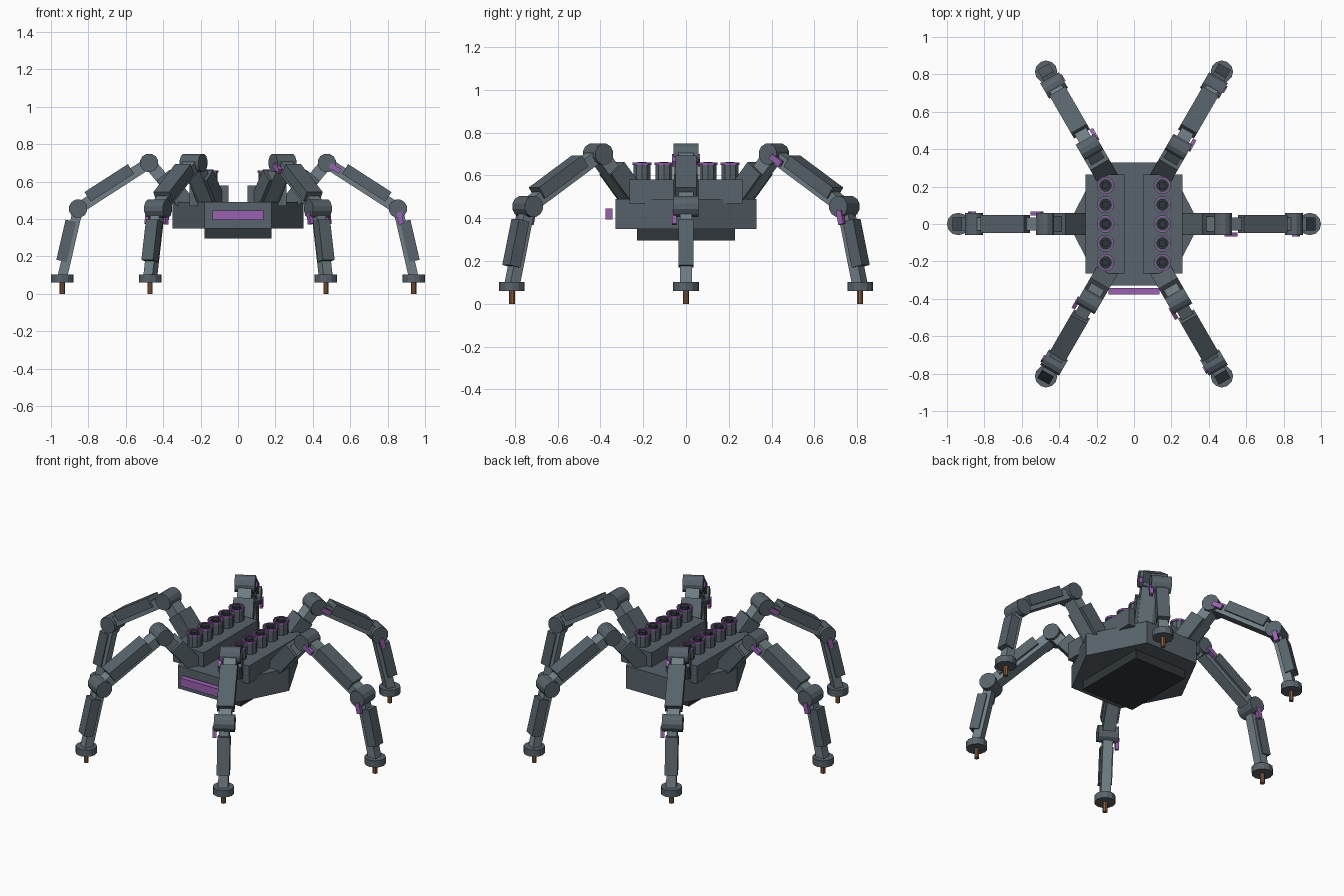
import bpy, bmesh
from math import cos, sin, pi, radians
from mathutils import Vector, Matrix

if "Cube" in bpy.data.objects:
    bpy.data.objects.remove(bpy.data.objects["Cube"])


def material(name, rgb):
    m = bpy.data.materials.new(name)
    m.diffuse_color = (*rgb, 1)
    m.use_nodes = True
    m.node_tree.nodes["Principled BSDF"].inputs["Base Color"].default_value = m.diffuse_color
    return m


SLATE = material("slate", (0.095, 0.125, 0.145))
STEEL = material("steel", (0.16, 0.21, 0.235))
DARK = material("dark", (0.03, 0.037, 0.043))
PURPLE = material("purple", (0.32, 0.115, 0.44))
COPPER = material("copper", (0.25, 0.11, 0.045))


def finish(name, bm, mat, xf=Matrix()):
    bmesh.ops.recalc_face_normals(bm, faces=bm.faces)
    bm.transform(xf)
    me = bpy.data.meshes.new(name)
    bm.to_mesh(me)
    bm.free()
    me.materials.append(mat)
    ob = bpy.data.objects.new(name, me)
    bpy.context.collection.objects.link(ob)
    return ob


def box(name, lo, hi, mat, xf=Matrix()):
    bm = bmesh.new()
    bmesh.ops.create_cube(bm, size=1)
    lo, hi = Vector(lo), Vector(hi)
    for v in bm.verts:
        v.co = Vector([l + (h - l) * (c + 0.5) for l, h, c in zip(lo, hi, v.co)])
    return finish(name, bm, mat, xf)


def prism(name, outline, z0, z1, mat, xf=Matrix()):
    bm = bmesh.new()
    face = bm.faces.new([bm.verts.new((x, y, z0)) for x, y in outline])
    top = bmesh.ops.extrude_face_region(bm, geom=[face])["geom"]
    bmesh.ops.translate(bm, vec=(0, 0, z1 - z0),
                        verts=[g for g in top if isinstance(g, bmesh.types.BMVert)])
    return finish(name, bm, mat, xf)


def ring_points(r, n, turn=0.0):
    return [(r * cos(2 * pi * i / n + turn), r * sin(2 * pi * i / n + turn)) for i in range(n)]


def lathe(name, profile, n, mat, xf=Matrix()):
    """Revolve a closed (radius, z) profile around z."""
    bm = bmesh.new()
    rows = [[bm.verts.new((r * cos(2 * pi * i / n), r * sin(2 * pi * i / n), z))
             for r, z in profile] for i in range(n)]
    k = len(profile)
    for i in range(n):
        a, b = rows[i], rows[(i + 1) % n]
        for j in range(k):
            bm.faces.new((a[j], b[j], b[(j + 1) % k], a[(j + 1) % k]))
    return finish(name, bm, mat, xf)


# Body: hexagonal hull, belly plate and front light bar
hull = [(0.35, 0), (0.18, 0.33), (-0.18, 0.33), (-0.35, 0), (-0.18, -0.33), (0.18, -0.33)]
prism("hull", hull, 0.35, 0.49, SLATE)
box("belly_plate", (-0.18, -0.23, 0.295), (0.18, 0.23, 0.36), DARK)
box("front_light_bar", (-0.135, -0.377, 0.395), (0.135, -0.343, 0.445), PURPLE)

# Launcher rails with five tubes each
for side, s in (("left", -1), ("right", 1)):
    xs = sorted((s * 0.05, s * 0.26))
    box(f"{side}_rail", (xs[0], -0.265, 0.47), (xs[1], 0.265, 0.58), SLATE)
    for i in range(5):
        at = Matrix.Translation((s * 0.152, (i - 2) * 0.103, 0))
        lathe(f"{side}_tube_{i+1}", [(0.03, 0.57), (0.042, 0.57), (0.042, 0.655), (0.03, 0.655)],
              10, SLATE, at)
        lathe(f"{side}_tube_ring_{i+1}", [(0.04, 0.648), (0.047, 0.648), (0.047, 0.66), (0.04, 0.66)],
              10, PURPLE, at)
        prism(f"{side}_tube_core_{i+1}", ring_points(0.031, 6), 0.58, 0.645, DARK, at)
        prism(f"{side}_tube_tip_{i+1}", ring_points(0.022, 5), 0.64, 0.664, DARK, at)

# Leg skeleton in its own radial plane (distance from centre, height)
HIP, KNEE, ANKLE, FOOT = (0.25, 0.43), (0.475, 0.70), (0.855, 0.455), (0.94, 0.085)


def along(a, b):
    """Frame at a with local x pointing to b and local z to the outer side."""
    a, b = Vector((a[0], 0, a[1])), Vector((b[0], 0, b[1]))
    x = (b - a).normalized()
    y = Vector((0, 1, 0))
    z = x.cross(y)
    m = Matrix((x, y, z)).transposed().to_4x4()
    m.translation = a
    return m, (b - a).length


# segment: start, end, strut half width, strut half depth, armour (from, to, half width, low, high)
SEGMENTS = {
    "hip": (HIP, KNEE, 0.04, 0.033, (0.05, 0.72, 0.058, -0.03, 0.06)),
    "thigh": (KNEE, ANKLE, 0.036, 0.03, (0.22, 0.83, 0.049, -0.005, 0.056)),
    "shin": (ANKLE, FOOT, 0.028, 0.026, (0.19, 0.77, 0.036, -0.005, 0.052)),
}

for k in range(6):
    turn = Matrix.Rotation(radians(60 * k), 4, 'Z')
    leg = f"leg_{k+1}"
    for part, (a, b, w, d, (t0, t1, aw, lo, hi)) in SEGMENTS.items():
        m, length = along(a, b)
        m = turn @ m
        box(f"{leg}_{part}_strut", (0, -w, -d), (length, w, d), STEEL, m)
        box(f"{leg}_{part}_armour", (t0 * length, -aw, lo), (t1 * length, aw, hi), SLATE, m)
        # purple actuator on one flank, just after the joint
        if part != "hip":
            box(f"{leg}_{part}_actuator", (0.02, -0.066, -0.014), (0.085, -0.045, 0.014), PURPLE, m)
    # joint drums
    for joint, p in (("knee", KNEE), ("ankle", ANKLE)):
        m = turn @ Matrix.Translation((p[0], 0, p[1])) @ Matrix.Rotation(pi / 2, 4, 'X')
        prism(f"{leg}_{joint}_drum", ring_points(0.05, 12, pi / 12), -0.058, 0.058, SLATE, m)
    # foot pad and ground spike
    m = turn @ Matrix.Translation((FOOT[0], 0, 0))
    prism(f"{leg}_foot_pad", ring_points(0.06, 12), 0.06, 0.102, SLATE, m)
    prism(f"{leg}_foot_spike", ring_points(0.014, 8), 0, 0.065, COPPER, m)
